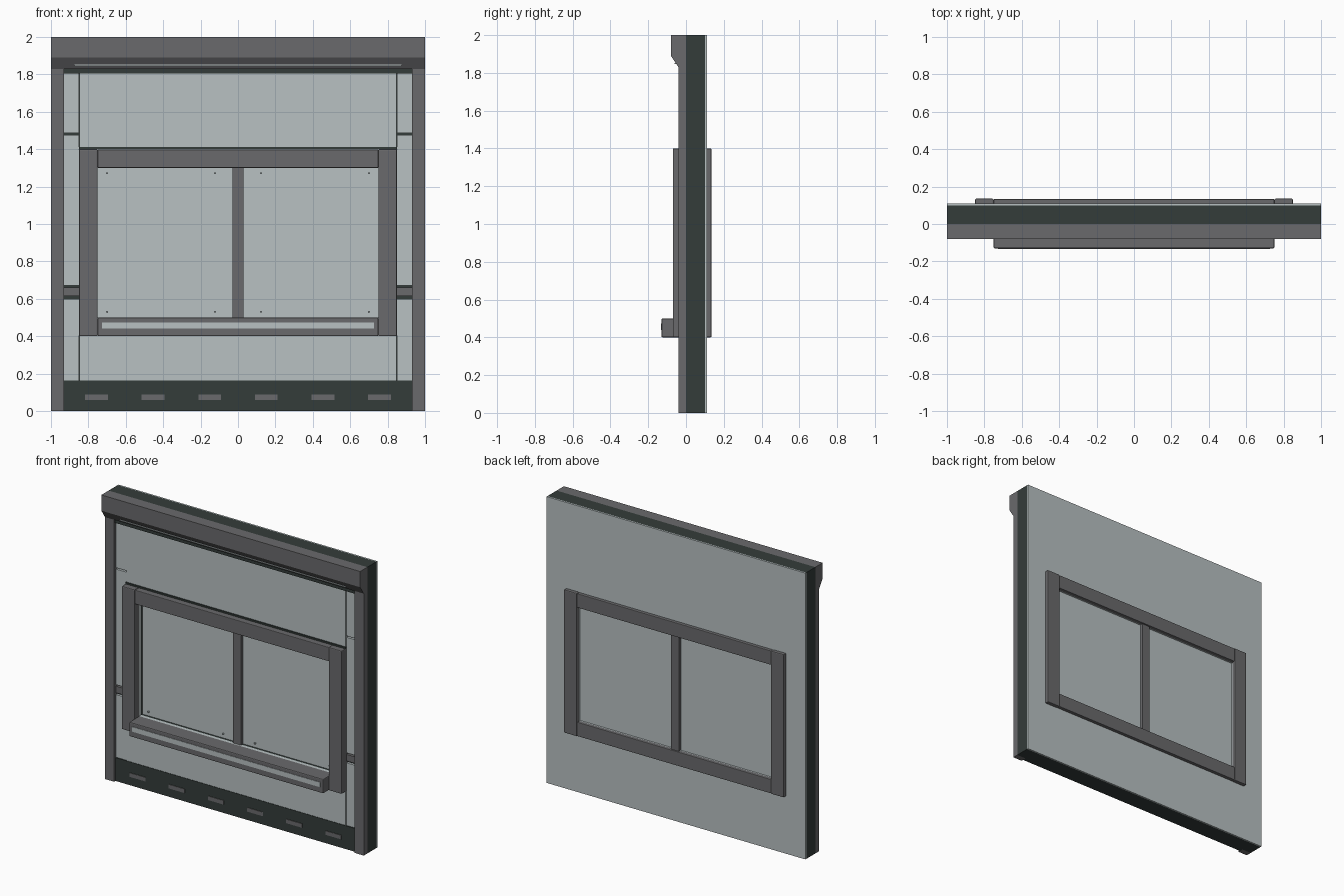
import bpy, bmesh, math
from mathutils import Vector

if "Cube" in bpy.data.objects:
    bpy.data.objects.remove(bpy.data.objects["Cube"])


def material(name, rgb):
    m = bpy.data.materials.new(name)
    m.diffuse_color = (*rgb, 1)
    m.use_nodes = True
    m.node_tree.nodes["Principled BSDF"].inputs["Base Color"].default_value = m.diffuse_color
    return m


GREY = material("mid grey metal", (0.144, 0.144, 0.150))
DARK = material("dark green grey", (0.034, 0.045, 0.042))
PALE = material("pale blue grey", (0.48, 0.533, 0.54))


def finish(name, bm, mat, bevel=0.0):
    bmesh.ops.recalc_face_normals(bm, faces=bm.faces)
    me = bpy.data.meshes.new(name)
    bm.to_mesh(me)
    bm.free()
    me.materials.append(mat)
    ob = bpy.data.objects.new(name, me)
    bpy.context.collection.objects.link(ob)
    if bevel:
        mod = ob.modifiers.new("soft edge", "BEVEL")
        mod.width = bevel
        mod.segments = 2
    return ob


def box(name, x, y, z, mat, bevel=0.0):
    """Box from (min, max) ranges."""
    bm = bmesh.new()
    bmesh.ops.create_cube(bm, size=1)
    for v in bm.verts:
        v.co = Vector([r[0] if c < 0 else r[1] for c, r in zip(v.co, (x, y, z))])
    return finish(name, bm, mat, bevel)


def pair(name, x, y, z, mat, bevel=0.0):
    """The same box on the left and right."""
    box("right_" + name, x, y, z, mat, bevel)
    box("left_" + name, (-x[1], -x[0]), y, z, mat, bevel)


def ring(name, half, z, y, mat, hole=(0.75, 0.5, 1.3)):
    """Rectangular slab with the window opening through it."""
    bm = bmesh.new()
    loops = []
    for hx, z0, z1 in ((half, *z), hole):
        for yy in y:
            loops.append([bm.verts.new(p) for p in
                          ((-hx, yy, z0), (hx, yy, z0), (hx, yy, z1), (-hx, yy, z1))])
    of, ob_, inf, inb = loops
    for a, b in ((of, inf), (ob_, inb), (of, ob_), (inf, inb)):
        for i in range(4):
            j = (i + 1) % 4
            bm.faces.new((a[i], a[j], b[j], b[i]))
    return finish(name, bm, mat)


# Wall body, back skin and front cladding
ring("wall_core", 1.0, (0, 2), (0, 0.10), DARK)
ring("back_skin", 1.0, (0, 2), (0.10, 0.11), PALE)
ring("front_panel", 0.847, (0.16, 1.81), (-0.022, 0), PALE)

# Narrow side strips, split by a groove and a grey band
for n, z in enumerate(((0.16, 0.60), (0.67, 1.477), (1.487, 1.81))):
    pair(f"side_strip_{n + 1}", (0.851, 0.93), (-0.018, 0), z, PALE)
pair("side_band", (0.851, 0.93), (-0.02, 0), (0.614, 0.66), GREY)

# Outer posts
pair("post", (0.93, 1.0), (-0.04, 0), (0, 1.84), GREY)

# Head beam with a sloped underside
bm = bmesh.new()
profile = ((0, 1.83), (-0.04, 1.83), (-0.08, 1.89), (-0.08, 2.0), (0, 2.0))
face = bm.faces.new([bm.verts.new((-1, y, z)) for y, z in profile])
ext = bmesh.ops.extrude_face_region(bm, geom=[face])
bmesh.ops.translate(bm, vec=(2, 0, 0),
                    verts=[v for v in ext["geom"] if isinstance(v, bmesh.types.BMVert)])
finish("head_beam", bm, GREY)
box("head_light_strip", (-0.875, 0.875), (-0.061, -0.05), (1.846, 1.853), PALE)
box("head_seal", (-0.93, 0.93), (-0.03, 0), (1.805, 1.83), DARK)

# Base board with slots
box("base_board", (-0.93, 0.93), (-0.025, 0), (0, 0.163), DARK)
for n in range(6):
    x = -0.757 + n * 0.3028
    box(f"base_slot_{n + 1}", (x - 0.061, x + 0.061), (-0.029, -0.02), (0.06, 0.088), GREY)

# Window frame, front and back
pair("front_jamb", (0.75, 0.85), (-0.07, 0), (0.4, 1.4), GREY, 0.006)
box("front_top_rail", (-0.75, 0.75), (-0.068, 0), (1.3, 1.398), GREY, 0.004)
box("front_top_seal", (-0.85, 0.85), (-0.03, 0), (1.4, 1.411), DARK)
pair("back_jamb", (0.75, 0.85), (0.105, 0.135), (0.4, 1.4), GREY, 0.006)
for name, z in (("top", (1.3, 1.398)), ("bottom", (0.402, 0.5))):
    box(f"back_{name}_rail", (-0.75, 0.75), (0.105, 0.133), z, GREY, 0.004)

# Sill with a pale strip on its front
box("front_sill", (-0.75, 0.75), (-0.13, 0), (0.4, 0.5), GREY, 0.006)
box("sill_strip", (-0.728, 0.728), (-0.133, -0.125), (0.44, 0.474), PALE)

# Glazing and mullion
pair("glass", (0.02, 0.75), (0.015, 0.10), (0.5, 1.3), PALE)
box("mullion", (-0.03, 0.03), (-0.01, 0.122), (0.5, 1.3), GREY)

# Small round studs in the pane corners
for sx in (-1, 1):
    for x in (0.123, 0.70):
        for z in (0.53, 1.272):
            bm = bmesh.new()
            bmesh.ops.create_cone(bm, cap_ends=True, segments=12, radius1=0.006,
                                  radius2=0.006, depth=0.012)
            for v in bm.verts:
                v.co = Vector((sx * x + v.co.x, 0.012 + v.co.z, z + v.co.y))
            finish("pane_stud", bm, PALE)
